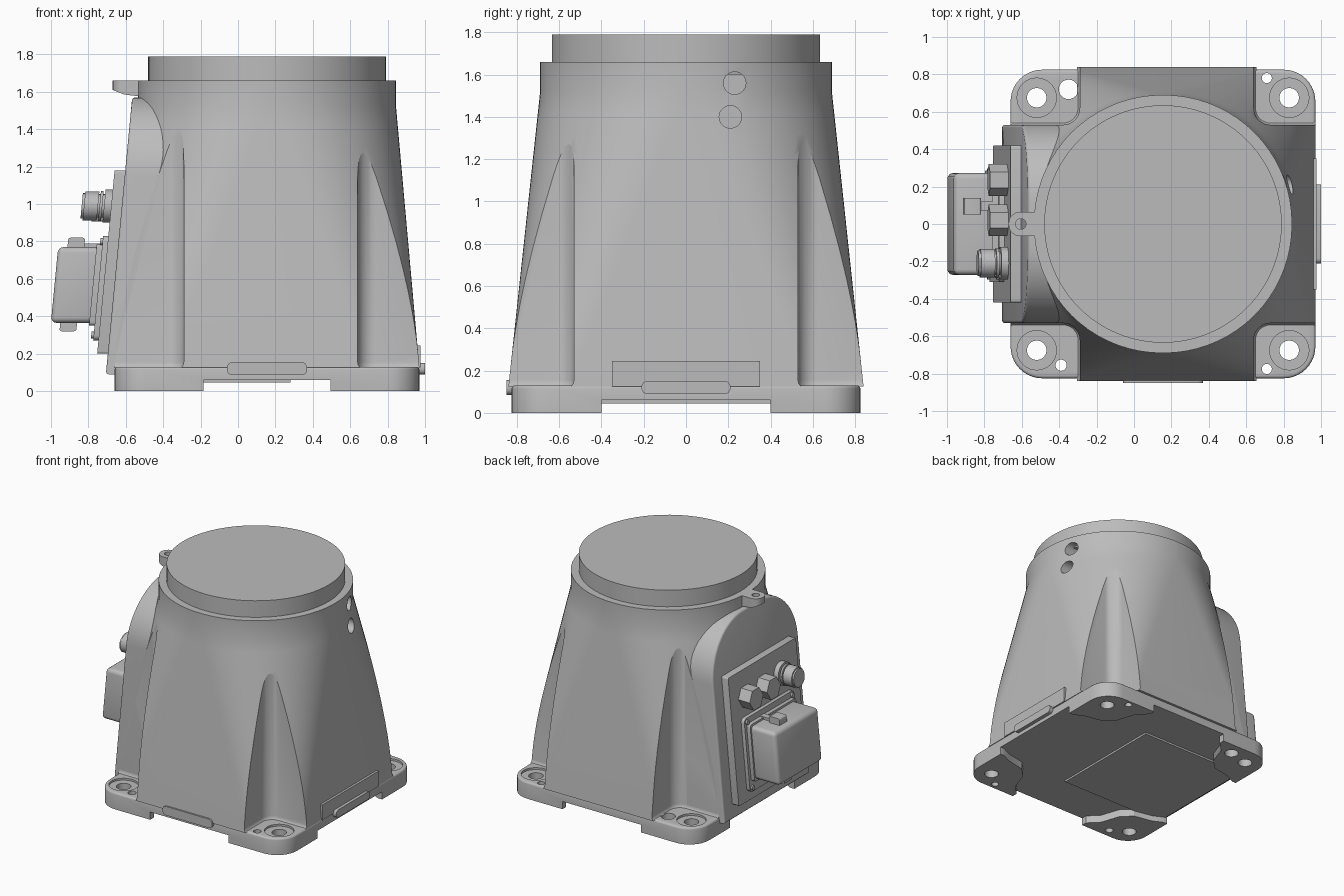
import bpy, bmesh
from math import radians, sin, cos, pi
from mathutils import Matrix, Vector

old = bpy.data.objects.get("Cube")
if old:
    bpy.data.objects.remove(old, do_unlink=True)

grey = bpy.data.materials.new("cast_grey")
grey.use_nodes = True
colour = (0.5, 0.5, 0.5, 1)
grey.diffuse_color = colour
for node in grey.node_tree.nodes:
    if node.type == 'BSDF_PRINCIPLED':
        node.inputs["Base Color"].default_value = colour

CX = 0.155      # axis of the column
LEAN = 0.095    # slope of the connector side


def shade(obj):
    bpy.ops.object.select_all(action='DESELECT')
    obj.select_set(True)
    bpy.context.view_layer.objects.active = obj
    bpy.ops.object.shade_smooth_by_angle(angle=radians(32))


def finish(bm, name, lean=False):
    if lean:
        for v in bm.verts:
            v.co.x += LEAN * v.co.z
    bmesh.ops.recalc_face_normals(bm, faces=bm.faces[:])
    mesh = bpy.data.meshes.new(name)
    bm.to_mesh(mesh)
    bm.free()
    mesh.materials.append(grey)
    obj = bpy.data.objects.new(name, mesh)
    bpy.context.collection.objects.link(obj)
    shade(obj)
    return obj


def bevel(bm, width, test, segments=4):
    edges = [e for e in bm.edges if test(e)]
    bmesh.ops.bevel(bm, geom=edges, offset=width, offset_type='OFFSET',
                    segments=segments, profile=0.5, affect='EDGES')


def along(axis):
    return lambda e: abs((e.verts[0].co - e.verts[1].co).normalized()[axis]) > 0.99


def at(axis, value):
    return lambda e: all(abs(v.co[axis] - value) < 1e-4 for v in e.verts)


def box_mesh(lo, hi):
    bm = bmesh.new()
    bmesh.ops.create_cube(bm, size=1)
    for v in bm.verts:
        v.co = Vector([lo[i] if v.co[i] < 0 else hi[i] for i in range(3)])
    return bm


def box(name, lo, hi, rounding=0, axis=None, lean=False):
    bm = box_mesh(lo, hi)
    if rounding:
        bevel(bm, rounding, along(axis) if axis is not None else lambda e: True)
    return finish(bm, name, lean)


def rod(name, centre, radius, length, axis='Z', sides=40, lean=False):
    turn = {'X': Matrix.Rotation(pi / 2, 4, 'Y'), 'Z': Matrix.Identity(4)}[axis]
    bm = bmesh.new()
    bmesh.ops.create_cone(bm, cap_ends=True, segments=sides, radius1=radius,
                          radius2=radius, depth=length,
                          matrix=Matrix.Translation(centre) @ turn)
    return finish(bm, name, lean)


def cut(target, cutters):
    for cutter in cutters:
        cutter.hide_render = True
        mod = target.modifiers.new("cut", 'BOOLEAN')
        mod.operation = 'DIFFERENCE'
        mod.solver = 'EXACT'
        mod.object = cutter
        bpy.context.view_layer.objects.active = target
        bpy.ops.object.modifier_apply(modifier=mod.name)
        bpy.data.objects.remove(cutter, do_unlink=True)
    shade(target)


# Column: round at the top, blending to a rounded square below
bm = bmesh.new()
levels = [0.125 + (1.52 - 0.125) * i / 14 for i in range(15)] + [1.66]
rings = []
for z in levels:
    t = max(0, (1.52 - z) / 1.395)
    hx, hy, r = 0.69 + 0.125 * t, 0.69 + 0.15 * t, 0.685 - 0.4 * t
    ring = []
    for k in range(4):
        sx, sy = (1, -1, -1, 1)[k], (1, 1, -1, -1)[k]
        for i in range(19):
            a = pi / 2 * (k + i / 18)
            ring.append(bm.verts.new((CX + sx * (hx - r) + r * cos(a),
                                      sy * (hy - r) + r * sin(a), z)))
    rings.append(ring)
for low, high in zip(rings, rings[1:]):
    for i in range(len(low)):
        j = (i + 1) % len(low)
        bm.faces.new((low[i], low[j], high[j], high[i]))
bm.faces.new(rings[0][::-1])
bm.faces.new(rings[-1])
column = finish(bm, "column")

# Corner pockets and two side holes in the column
cutters = []
for x0, x1 in ((0.64, 1.4), (-1.1, -0.29)):
    for y0, y1 in ((0.53, 1.3), (-1.3, -0.53)):
        bm = box_mesh((x0, y0, 0.115), (x1, y1, 1.6))
        bevel(bm, 0.09, along(2), 8)
        bevel(bm, 0.04, at(2, 0.115))
        cutters.append(finish(bm, "pocket_cutter"))
for y, z in ((0.23, 1.56), (0.21, 1.40)):
    cutters.append(rod("hole_cutter", (0.85, y, z), 0.053, 0.4, 'X'))
cut(column, cutters)

rod("top_cap", (CX, 0, 1.695), 0.635, 0.19, sides=96)

# Base plate with four feet
bm = box_mesh((CX - 0.815, -0.825, 0), (CX + 0.815, 0.825, 0.13))
bevel(bm, 0.17, along(2), 10)
bevel(bm, 0.015, at(2, 0.13), 3)
base = finish(bm, "base_plate")

# Cross-shaped recess under the base, from one mirrored quarter
quarter = [(1, 0.4), (0.78, 0.4), (0.7, 0.44), (0.55, 0.47), (0.47, 0.55),
           (0.42, 0.7), (0.34, 0.78), (0.34, 1)]
outline = []
for sx, sy in ((1, 1), (-1, 1), (-1, -1), (1, -1)):
    part = [(CX + sx * x, sy * y) for x, y in quarter]
    outline += part if sx * sy > 0 else part[::-1]
bm = bmesh.new()
face = bm.faces.new([bm.verts.new((x, y, -0.1)) for x, y in outline])
new = bmesh.ops.extrude_face_region(bm, geom=[face])["geom"]
bmesh.ops.translate(bm, vec=(0, 0, 0.16),
                    verts=[g for g in new if isinstance(g, bmesh.types.BMVert)])
cutters = [finish(bm, "recess_cutter")]

# Bolt holes with counterbores, and dowel holes
for sx in (-1, 1):
    for sy in (-1, 1):
        spot = (CX + sx * 0.675, sy * 0.675)
        cutters.append(rod("bore_cutter", (*spot, 0.165), 0.105, 0.1))
        cutters.append(rod("bolt_cutter", (*spot, 0.05), 0.052, 0.4))
for x, y, r in ((0.71, 0.78, 0.027), (0.71, -0.775, 0.027),
                (-0.39, -0.755, 0.03), (-0.35, 0.72, 0.052)):
    cutters.append(rod("dowel_cutter", (x, y, 0.05), r, 0.4, sides=24))
cut(base, cutters)

box("bottom_cover", (-0.64, -0.47, 0.045), (0.28, 0.47, 0.07))
box("front_tab", (-0.06, -0.85, 0.085), (0.37, -0.8, 0.155), 0.03, 1)
box("side_tab", (0.93, -0.21, 0.09), (1.0, 0.21, 0.15), 0.025, 0)
box("side_strip", (0.93, -0.35, 0.125), (0.977, 0.35, 0.245))

# Arched connector housing
bm = box_mesh((-0.715, -0.53, 0.09), (-0.1, 0.53, 1.57))
bevel(bm, 0.42, lambda e: along(0)(e) and e.verts[0].co.z > 1, 14)
bevel(bm, 0.015, at(0, -0.715), 3)
finish(bm, "connector_housing", lean=True)

# Lifting lug
bm = box_mesh((-0.67, -0.065, 1.57), (-0.48, 0.065, 1.66))
bevel(bm, 0.06, lambda e: along(2)(e) and e.verts[0].co.x < -0.6, 6)
for v in bm.verts:
    if v.co.z < 1.6:
        v.co.z += 0.4 * max(0, -0.57 - v.co.x)
lug = finish(bm, "lifting_lug")
cut(lug, [rod("lug_cutter", (-0.605, 0, 1.62), 0.028, 0.3, sides=24)])

# Connector panel and plug box, leaning with the housing
box("connector_panel", (-0.772, -0.42, 0.2), (-0.7, 0.42, 1.18), 0.012, 0, True)
box("plug_flange", (-0.8, -0.31, 0.27), (-0.75, 0.31, 0.83), 0.03, 0, True)
box("plug_box", (-1.035, -0.272, 0.365), (-0.78, 0.272, 0.77), 0.03, None, True)
box("plug_collar", (-0.83, -0.285, 0.35), (-0.78, 0.285, 0.785), 0.02, 0, True)
for z in (0.32, 0.76):
    box("plug_latch", (-0.985, 0.05, z), (-0.895, 0.14, z + 0.06), 0.012, 1, True)
box("latch_bar", (-0.9, 0.07, 0.76), (-0.79, 0.12, 0.79), 0, None, True)
for y in (-0.28, 0.28):
    for z in (0.3, 0.8):
        rod("flange_screw", (-0.803, y, z), 0.018, 0.02, 'X', 16, True)

# Hexagonal plugs and round socket
for y in (0.235, 0.02):
    rod("hex_plug", (-0.81, y, 0.98), 0.085, 0.12, 'X', 6, True)
for name, x, r, length in (("socket_flange", -0.79, 0.088, 0.04),
                           ("socket_neck", -0.82, 0.062, 0.06),
                           ("socket_ring", -0.827, 0.08, 0.015),
                           ("socket_nut", -0.88, 0.077, 0.075),
                           ("socket_end", -0.89, 0.068, 0.08)):
    rod(name, (x, -0.21, 0.99), r, length, 'X', 32, True)
